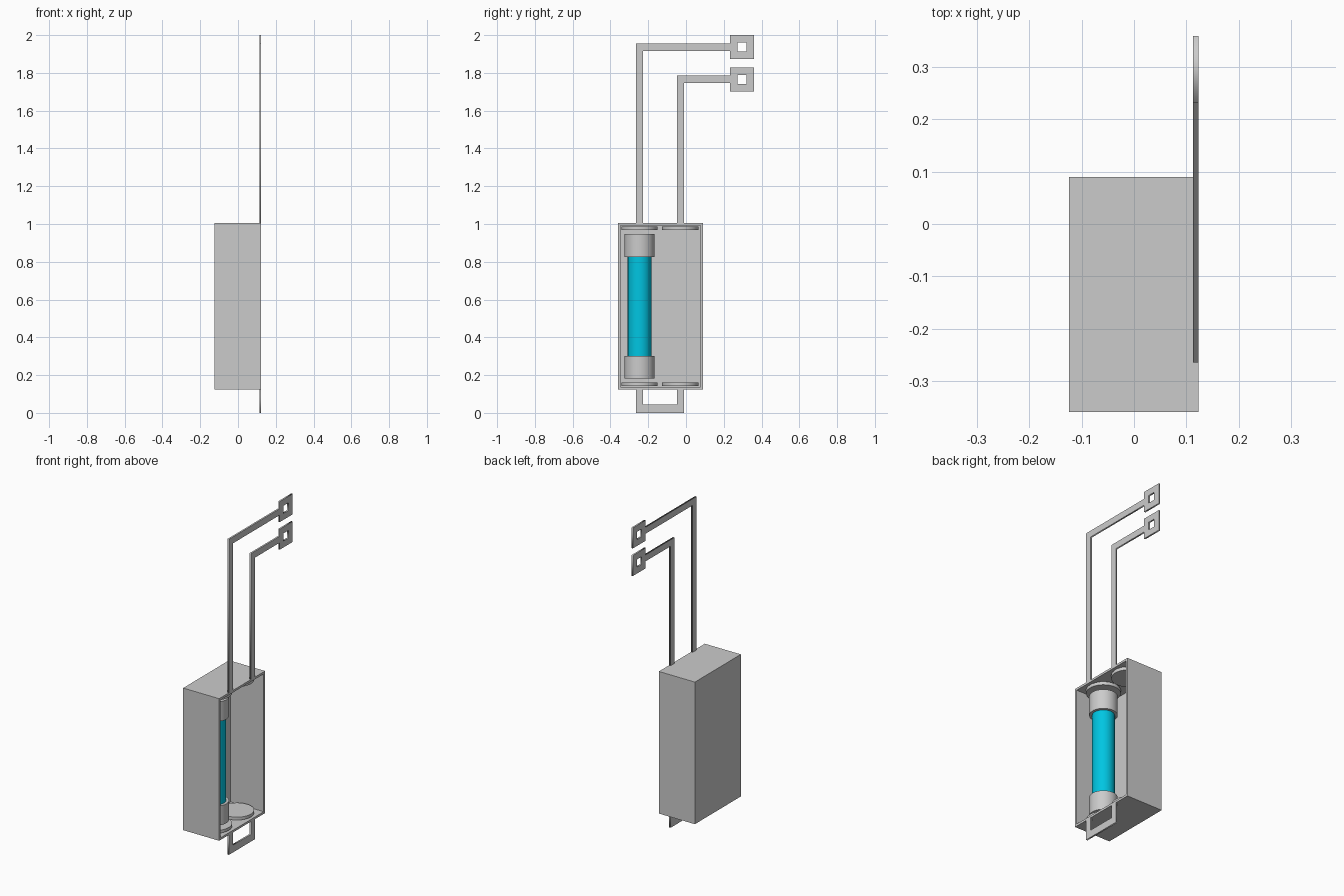
import bpy, bmesh
from math import pi

if "Cube" in bpy.data.objects:
    bpy.data.objects.remove(bpy.data.objects["Cube"])

CX = 0.014                      # depth of the fuse axis
FUSE_Y, SPARE_Y = -0.246, -0.03  # the two bays


def box_case():
    # Open-fronted case: inset the +x face and push it inwards
    x0, x1, y0, y1, z0, z1 = -0.124, 0.123, -0.36, 0.09, 0.124, 1.005
    bm = bmesh.new()
    bmesh.ops.create_cube(bm, size=1)
    for v in bm.verts:
        v.co.x = x1 if v.co.x > 0 else x0
        v.co.y = y1 if v.co.y > 0 else y0
        v.co.z = z1 if v.co.z > 0 else z0
    bm.normal_update()
    front = max(bm.faces, key=lambda f: f.normal.x)
    bmesh.ops.inset_region(bm, faces=[front], thickness=0.019)
    inner = bmesh.ops.extrude_discrete_faces(bm, faces=[front])["faces"][0]
    for v in inner.verts:
        v.co.x = x0 + 0.02
    bmesh.ops.recalc_face_normals(bm, faces=bm.faces)
    me = bpy.data.meshes.new("case")
    bm.to_mesh(me)
    bm.free()
    bpy.context.collection.objects.link(bpy.data.objects.new("case", me))


def cylinder(name, y, r, z0, z1, mat=None):
    bpy.ops.mesh.primitive_cylinder_add(vertices=48, radius=r, depth=z1 - z0,
                                        location=(CX, y, (z0 + z1) / 2))
    ob = bpy.context.object
    ob.name = name
    bpy.ops.object.shade_smooth_by_angle()
    if mat:
        ob.data.materials.append(mat)


def flat_strip(name, *loops):
    # Thin plate in the y-z plane; the second loop, if any, is a hole
    cu = bpy.data.curves.new(name, 'CURVE')
    cu.dimensions, cu.fill_mode, cu.extrude = '2D', 'BOTH', 0.005
    for pts in loops:
        sp = cu.splines.new('POLY')
        sp.points.add(len(pts) - 1)
        for p, (y, z) in zip(sp.points, pts):
            p.co = (y, z, 0, 1)
        sp.use_cyclic_u = True
    ob = bpy.data.objects.new(name, cu)
    bpy.context.collection.objects.link(ob)
    ob.rotation_euler = (pi / 2, 0, pi / 2)
    ob.location.x = 0.118
    bpy.ops.object.select_all(action='DESELECT')
    ob.select_set(True)
    bpy.context.view_layer.objects.active = ob
    bpy.ops.object.convert(target='MESH')


def lead(name, y, zc):
    # Vertical lead, horizontal arm and square terminal with a square hole
    w, p, h, pc = 0.038, 0.0635, 0.024, 0.2965
    lo, hi = zc - 0.02, zc + 0.02
    flat_strip(name,
               [(y, 1.005), (y + w, 1.005), (y + w, lo), (pc - p, lo),
                (pc - p, zc - p), (pc + p, zc - p), (pc + p, zc + p),
                (pc - p, zc + p), (pc - p, hi), (y, hi)],
               [(pc - h, zc - h), (pc - h, zc + h), (pc + h, zc + h), (pc + h, zc - h)])


box_case()

# Fuse: coloured tube with two end caps
cyan = bpy.data.materials.new("cyan_tube")
cyan.diffuse_color = (0.0, 0.56, 0.76, 1)
cyan.use_nodes = True
cyan.node_tree.nodes["Principled BSDF"].inputs["Base Color"].default_value = cyan.diffuse_color
cylinder("fuse_tube", FUSE_Y, 0.0625, 0.29, 0.84, cyan)
cylinder("fuse_cap_top", FUSE_Y, 0.079, 0.826, 0.947)
cylinder("fuse_cap_bottom", FUSE_Y, 0.079, 0.182, 0.302)

# Contact discs at both ends of each bay
for bay, y in (("fuse", FUSE_Y), ("spare", SPARE_Y)):
    cylinder(bay + "_contact_top", y, 0.096, 0.967, 0.987)
    cylinder(bay + "_contact_bottom", y, 0.096, 0.142, 0.16)

# Leads above the case and the U-shaped link below
lead("long_lead", -0.265, 1.9365)
lead("short_lead", -0.048, 1.7655)
flat_strip("bottom_link",
           [(-0.265, 0.124), (-0.265, 0), (-0.01, 0), (-0.01, 0.124),
            (-0.048, 0.124), (-0.048, 0.045), (-0.227, 0.045), (-0.227, 0.124)])
